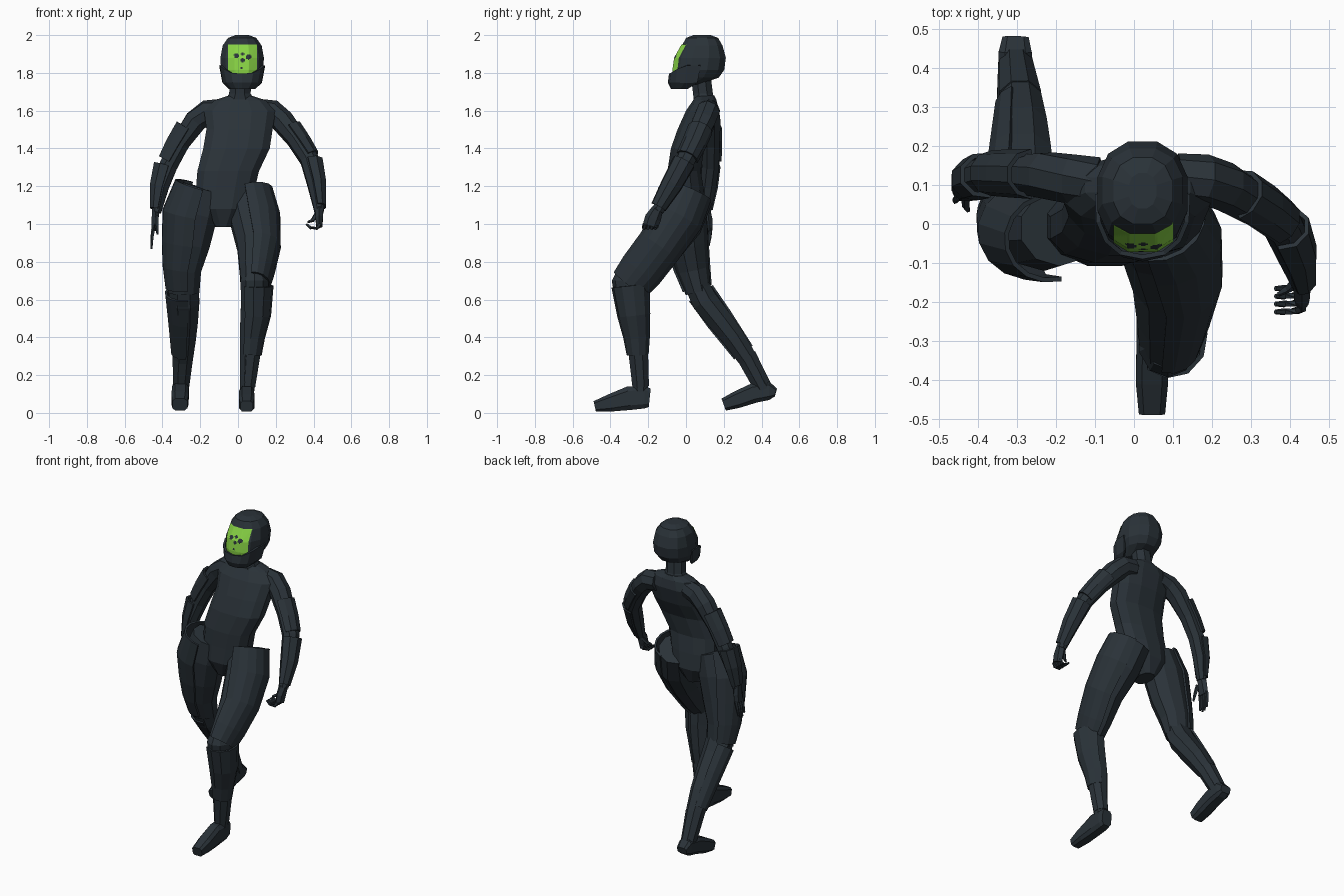
import bpy, bmesh, math
from mathutils import Vector
from mathutils.bvhtree import BVHTree


def material(name, rgb):
    m = bpy.data.materials.new(name)
    m.diffuse_color = (*rgb, 1)
    return m


DARK = material("dark slate", (0.023, 0.032, 0.040))
GREEN = material("visor green", (0.25, 0.66, 0.06))


def finish(name, bm, mats=(DARK,)):
    me = bpy.data.meshes.new(name)
    bm.to_mesh(me)
    bm.free()
    ob = bpy.data.objects.new(name, me)
    bpy.context.collection.objects.link(ob)
    for m in mats:
        me.materials.append(m)
    return ob


def loft(name, rows, sides=8, sq=1.0, flat=False, arc=None, thick=0.012):
    """Rows are (x, y, z, half width, half depth), listed top down.
    Angle 0 is +x, 90 the front; an arc gives an open plate with thickness."""
    bm = bmesh.new()
    P = [Vector(r[:3]) for r in rows]
    if arc:
        angs = [math.radians(arc[0] + (arc[1] - arc[0]) * i / sides) for i in range(sides + 1)]
    else:
        angs = [2 * math.pi * (i + 0.5) / sides for i in range(sides)]
    k = 1 if arc else 1.03
    rings = []
    for i, r in enumerate(rows):
        t = (P[min(i + 1, len(P) - 1)] - P[max(i - 1, 0)]).normalized()
        if flat:
            t = Vector((0, 0, -1))
        u = Vector((1, 0, 0))
        u = (u - t * u.dot(t)).normalized()
        v = t.cross(u)
        ring = []
        for a in angs:
            c, s = math.cos(a), math.sin(a)
            c = math.copysign(abs(c) ** sq, c) * k
            s = math.copysign(abs(s) ** sq, s) * k
            ring.append(bm.verts.new(P[i] + u * r[3] * c + v * r[4] * s))
        rings.append(ring)
    n = len(angs)
    for A, B in zip(rings, rings[1:]):
        for j in range(n - 1 if arc else n):
            q = (j + 1) % n
            bm.faces.new((A[j], A[q], B[q], B[j]))
    if not arc:
        bm.faces.new(rings[0])
        bm.faces.new(rings[-1])
    bmesh.ops.recalc_face_normals(bm, faces=bm.faces)
    ob = finish(name, bm)
    if arc:
        mod = ob.modifiers.new("thickness", 'SOLIDIFY')
        mod.thickness, mod.offset = thick, 0
    return ob


# torso and neck
loft("torso", [(.01, .10, 1.68, .06, .05), (.01, .1, 1.655, .135, .062), (.01, .085, 1.6, .19, .085),
               (.008, .05, 1.5, .175, .095), (-.008, .008, 1.4, .176, .088), (-.052, -.01, 1.28, .163, .088),
               (-.068, -.003, 1.18, .155, .098), (-.075, 0, 1.08, .13, .108), (-.078, 0, .985, .045, .07)],
     12, .85, True)
loft("neck", [(.015, .08, 1.77, .058, .055), (.01, .09, 1.69, .06, .055), (.01, .1, 1.64, .09, .062)], 8, 1, True)

# helmet
head = loft("helmet", [(.022, .085, 2.0, .035, .045), (.022, .085, 1.985, .075, .085), (.022, .086, 1.945, .103, .107),
                       (.022, .077, 1.88, .115, .134), (.022, .068, 1.815, .112, .134),
                       (.022, .055, 1.775, .092, .118), (.022, .01, 1.738, .06, .06)], 12, .85, True)
jaw = loft("chin_guard", [(.022, .052, 1.795, .117, .136), (.022, .037, 1.75, .1, .127),
                          (.022, -.005, 1.718, .065, .07)], 8, .85, True, (-8, 188))
for v in jaw.data.vertices:          # the guard rises towards the ears
    if v.co.z > 1.78:
        v.co.z += .045 * min(1, abs(v.co.x - .022) / .11) ** 3

# visor laid onto the helmet front, with small dark spots
bmh = bmesh.new()
bmh.from_mesh(head.data)
tree = BVHTree.FromBMesh(bmh)
bm = bmesh.new()
NX, NZ = 26, 28
grid = []
for j in range(NZ + 1):
    row = []
    for i in range(NX + 1):
        x, z = -.053 + .154 * i / NX, 1.785 + .165 * j / NZ
        hit = tree.ray_cast(Vector((x, -1, z)), Vector((0, 1, 0)))[0]
        row.append(bm.verts.new((x, hit.y - .006, z)))
    grid.append(row)
SPOTS = [(-.008, 1.892, .013), (.056, 1.884, .014), (.024, 1.9, .009), (.024, 1.866, .011), (.016, 1.826, .007)]
for j in range(NZ):
    for i in range(NX):
        f = bm.faces.new((grid[j][i], grid[j][i + 1], grid[j + 1][i + 1], grid[j + 1][i]))
        c = f.calc_center_median()
        f.material_index = int(any(math.hypot(c.x - a, c.z - b) < r for a, b, r in SPOTS))
bmh.free()
finish("visor", bm, (GREEN, DARK))

# arms
loft("right_arm", [(-.09, .11, 1.605, .055, .06), (-.16, .115, 1.595, .062, .062), (-.225, .125, 1.545, .062, .06),
                   (-.305, .13, 1.43, .052, .05), (-.368, .13, 1.31, .05, .048), (-.41, .118, 1.2, .047, .045),
                   (-.432, .1, 1.06, .025, .032)])
loft("right_upper_arm_plate", [(-.262, .128, 1.505, .07, .058), (-.32, .13, 1.41, .066, .056),
                               (-.365, .13, 1.33, .058, .052)], 5, arc=(90, 270))
loft("right_forearm_plate", [(-.383, .125, 1.31, .062, .054), (-.413, .115, 1.2, .052, .05),
                             (-.432, .1, 1.08, .032, .037)], 5, arc=(75, 285))
loft("left_arm", [(.11, .12, 1.605, .055, .06), (.18, .115, 1.595, .062, .062), (.235, .095, 1.545, .062, .062),
                  (.31, .05, 1.45, .054, .055), (.378, 0, 1.34, .05, .052), (.413, -.075, 1.21, .047, .048),
                  (.43, -.15, 1.07, .027, .033)])
loft("left_upper_arm_plate", [(.268, .075, 1.5, .068, .062), (.325, .04, 1.42, .064, .06),
                              (.372, .005, 1.35, .057, .056)], 5, arc=(-90, 90))
loft("left_forearm_plate", [(.385, -.01, 1.33, .062, .058), (.413, -.075, 1.21, .052, .053),
                            (.43, -.145, 1.09, .032, .038)], 5, arc=(-105, 105))

# hands with fingers
loft("right_palm", [(-.435, .1, 1.07, .022, .03), (-.44, .1, 1.02, .02, .04), (-.447, .1, .965, .014, .04)], 6)
loft("left_palm", [(.43, -.15, 1.08, .025, .03), (.43, -.175, 1.03, .022, .042), (.43, -.188, .99, .018, .04)], 6)
for i in range(4):
    o = (i - 1.5) * .02
    loft(f"right_finger_{i+1}", [(-.446, .1 + o, .98, .01, .011), (-.455, .095 + o, .93, .009, .01),
                                 (-.458, .088 + o, .86 + abs(o) * .8, .006, .007)], 5)
    loft(f"left_finger_{i+1}", [(.432, -.185 + o, 1.0, .012, .011), (.417, -.192 + o, .977, .01, .01),
                                (.385, -.195 + o, .98, .009, .009), (.362, -.195 + o, 1.0, .006, .006)], 5)
loft("right_thumb", [(-.43, .07, 1.04, .012, .012), (-.43, .045, .99, .01, .01), (-.425, .035, .945, .006, .006)], 5)
loft("left_thumb", [(.42, -.14, 1.06, .012, .012), (.395, -.165, 1.02, .011, .011), (.37, -.18, 1.01, .006, .006)], 5)

# thighs
loft("right_thigh", [(-.19, -.01, 1.19, .105, .095), (-.23, -.005, 1.06, .125, .112), (-.264, .01, .9, .118, .103),
                     (-.287, .035, .76, .094, .086), (-.287, .065, .64, .084, .066)], 10)
loft("right_thigh_plate", [(-.21, -.035, 1.2, .122, .11), (-.255, -.015, 1.05, .142, .124),
                           (-.268, .008, .9, .132, .112), (-.288, .033, .77, .107, .095),
                           (-.287, .06, .66, .092, .075)], 8, arc=(78, 255))
loft("left_thigh", [(.04, .035, 1.155, .105, .11), (.077, -.03, 1.02, .118, .122), (.103, -.14, .88, .108, .116),
                    (.092, -.235, .75, .085, .108), (.086, -.298, .672, .073, .096)], 10)
loft("left_thigh_plate", [(.06, .02, 1.17, .12, .12), (.085, -.04, 1.03, .136, .13), (.107, -.14, .88, .115, .12),
                          (.095, -.235, .755, .095, .117), (.087, -.297, .678, .079, .104)], 8, arc=(-75, 102))
loft("left_knee", [(.087, -.295, .74, .06, .075), (.087, -.298, .7, .076, .092), (.087, -.292, .65, .074, .09)],
     10, 1, True)

# shins, shin plates and ankle cuffs
loft("right_shin", [(-.287, .05, .69, .083, .066), (-.286, .10, .59, .085, .072), (-.285, .18, .49, .076, .068),
                    (-.286, .25, .4, .066, .063), (-.292, .33, .28, .054, .053), (-.302, .415, .12, .042, .047)])
loft("right_shin_plate", [(-.29, .08, .635, .093, .074), (-.287, .175, .5, .081, .072),
                          (-.29, .305, .32, .06, .058)], 6, arc=(75, 250))
loft("right_ankle_cuff", [(-.292, .32, .3, .057, .055), (-.302, .405, .14, .044, .05)])
loft("left_shin", [(.085, -.293, .67, .072, .088), (.087, -.275, .55, .076, .08), (.068, -.257, .4, .062, .066),
                   (.056, -.25, .28, .048, .05), (.048, -.24, .1, .038, .042)])
loft("left_shin_plate", [(.093, -.292, .675, .09, .098), (.09, -.275, .52, .08, .084), (.074, -.26, .4, .063, .066),
                         (.066, -.255, .31, .054, .054)], 6, arc=(-75, 130))
loft("left_ankle_cuff", [(.066, -.252, .31, .055, .054), (.051, -.24, .14, .042, .046)])

# feet, heel to toe
loft("right_foot", [(-.303, .475, .108, .034, .022), (-.304, .44, .118, .043, .05), (-.305, .36, .105, .045, .053),
                    (-.307, .27, .07, .046, .046), (-.308, .2, .044, .04, .034)], 8, .55)
loft("left_foot", [(.046, -.192, .08, .034, .05), (.046, -.22, .083, .04, .06), (.046, -.3, .078, .04, .064),
                   (.046, -.4, .053, .042, .047), (.046, -.483, .034, .034, .029)], 8, .55)
